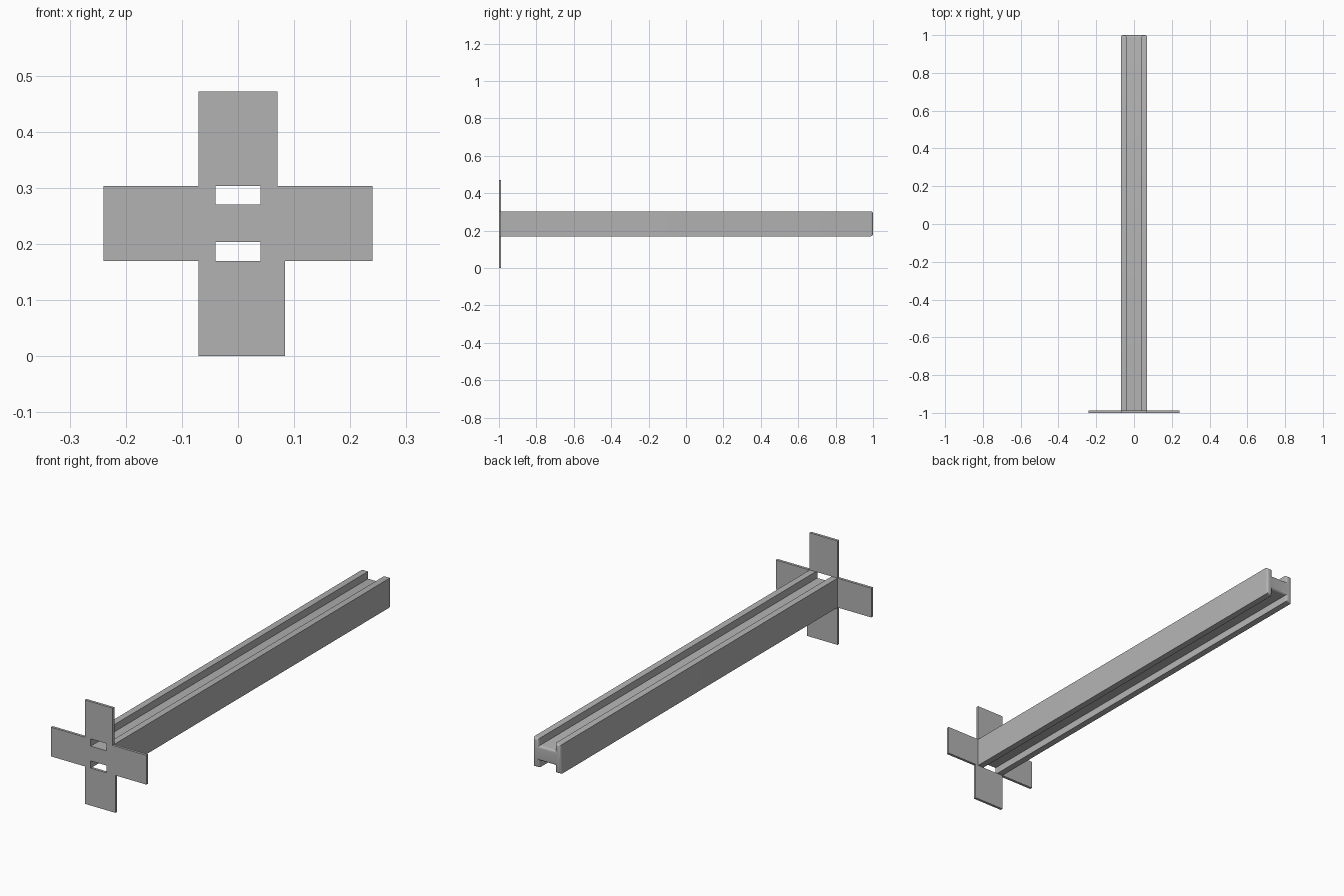
import bpy
import bmesh
import math

cube = bpy.data.objects.get("Cube")
if cube:
    bpy.data.objects.remove(cube, do_unlink=True)

grey = bpy.data.materials.new("plain grey")
grey.use_nodes = True
colour = (0.45, 0.45, 0.45, 1)
grey.diffuse_color = colour
grey.node_tree.nodes["Principled BSDF"].inputs["Base Color"].default_value = colour

FRONT, BACK = -1.0, 1.0
HALF, INNER = 0.07, 0.04            # beam half width, groove half width
BOTTOM, TOP = 0.17, 0.303           # beam height range
WEB_LOW, WEB_HIGH = 0.203, 0.27     # web height range


def extrude_profile(name, profile, y0, y1, round_back=0.0):
    """Extrude an (x, z) outline along y, optionally rounding the back rim."""
    bm = bmesh.new()
    face = bm.faces.new([bm.verts.new((x, y0, z)) for x, z in profile])
    grown = bmesh.ops.extrude_face_region(bm, geom=[face])["geom"]
    back = [v for v in grown if isinstance(v, bmesh.types.BMVert)]
    bmesh.ops.translate(bm, verts=back, vec=(0, y1 - y0, 0))
    if round_back:
        rim = [e for e in bm.edges if all(v in back for v in e.verts)]
        bmesh.ops.bevel(bm, geom=rim, offset=round_back, segments=4,
                        profile=0.5, affect='EDGES')
    bmesh.ops.recalc_face_normals(bm, faces=bm.faces)
    mesh = bpy.data.meshes.new(name)
    bm.to_mesh(mesh)
    bm.free()
    mesh.materials.append(grey)
    obj = bpy.data.objects.new(name, mesh)
    bpy.context.collection.objects.link(obj)
    return obj


def plate(name, x0, x1, z0, z1):
    return extrude_profile(name, [(x0, z0), (x1, z0), (x1, z1), (x0, z1)],
                           FRONT, FRONT + 0.012)


# H-section beam, grooved above and below, with a rounded back end
outline = [(-HALF, BOTTOM), (-INNER, BOTTOM), (-INNER, WEB_LOW),
           (INNER, WEB_LOW), (INNER, BOTTOM), (HALF, BOTTOM),
           (HALF, TOP), (INNER, TOP), (INNER, WEB_HIGH),
           (-INNER, WEB_HIGH), (-INNER, TOP), (-HALF, TOP)]
beam = extrude_profile("beam", outline, FRONT, BACK, round_back=0.012)
bpy.ops.object.select_all(action='DESELECT')
beam.select_set(True)
bpy.context.view_layer.objects.active = beam
bpy.ops.object.shade_smooth_by_angle(angle=math.radians(30))

# Cross of mounting plates at the front
plate("top_plate", -HALF, HALF, TOP, 0.472)
plate("bottom_plate", -HALF, 0.084, 0, BOTTOM)
plate("left_plate", HALF, 0.24, BOTTOM, TOP)
plate("right_plate", -0.24, -HALF, BOTTOM, TOP)
